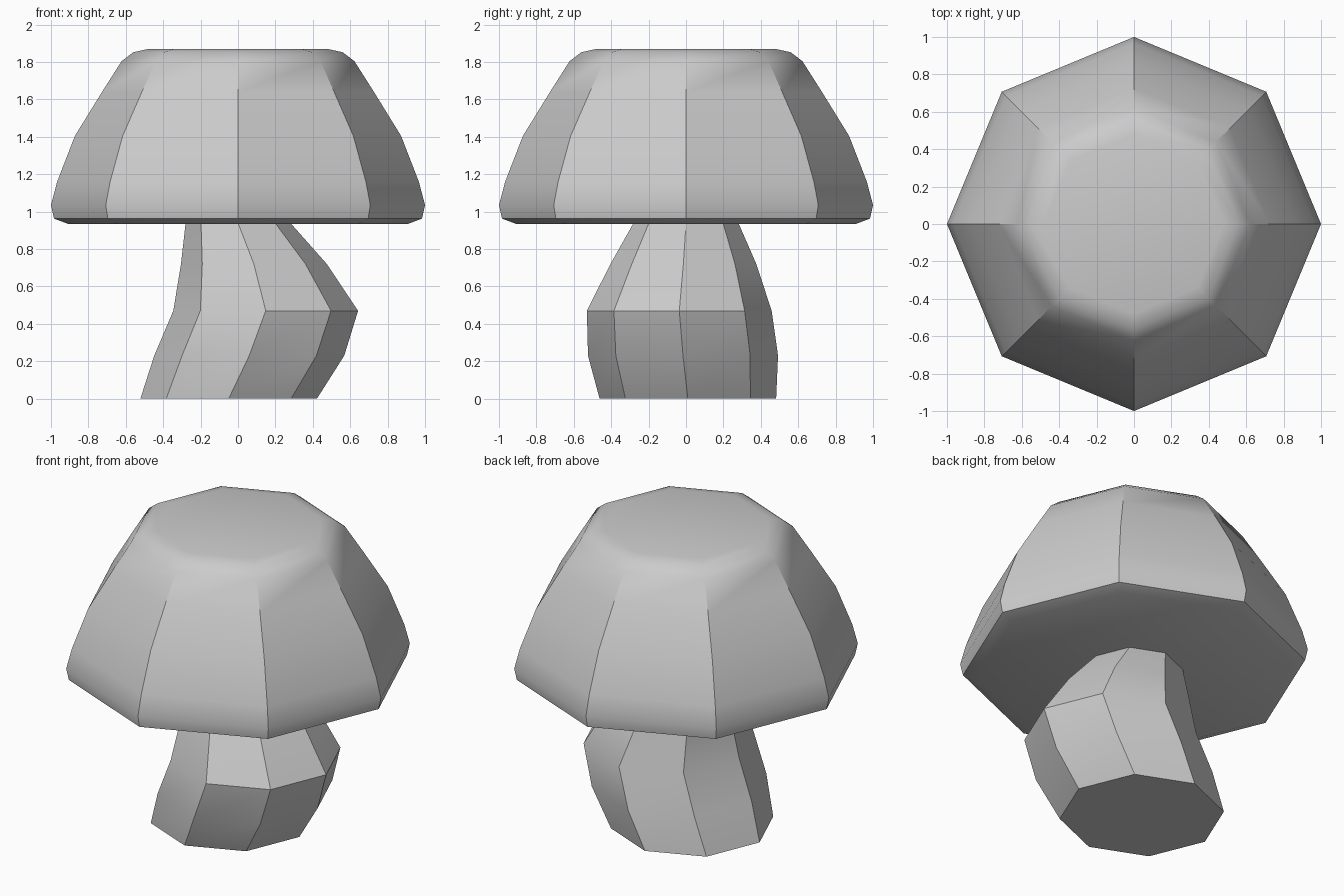
import bpy, bmesh, math

if "Cube" in bpy.data.objects:
    bpy.data.objects.remove(bpy.data.objects["Cube"])

SIDES = 8


def loft(name, rings, angle):
    """Closed octagonal loft through rings of (centre x, centre y, radius, z)."""
    bm = bmesh.new()
    loops = []
    for cx, cy, r, z in rings:
        loops.append([bm.verts.new((cx + r * math.cos(i * math.tau / SIDES),
                                    cy + r * math.sin(i * math.tau / SIDES), z))
                      for i in range(SIDES)])
    for a, b in zip(loops, loops[1:]):
        for i in range(SIDES):
            j = (i + 1) % SIDES
            bm.faces.new((a[i], a[j], b[j], b[i]))
    bm.faces.new(loops[0][::-1])
    bm.faces.new(loops[-1])
    bmesh.ops.recalc_face_normals(bm, faces=bm.faces)
    mesh = bpy.data.meshes.new(name)
    bm.to_mesh(mesh)
    bm.free()
    obj = bpy.data.objects.new(name, mesh)
    bpy.context.collection.objects.link(obj)
    bpy.ops.object.select_all(action='DESELECT')
    obj.select_set(True)
    bpy.context.view_layer.objects.active = obj
    bpy.ops.object.shade_smooth_by_angle(angle=math.radians(angle))
    return obj


# Domed cap with a rounded rim and flat top
cap_profile = [(0.91, 0.935), (0.984, 0.963), (1.0, 1.035), (0.967, 1.16),
               (0.872, 1.405), (0.727, 1.64), (0.622, 1.805),
               (0.56, 1.852), (0.48, 1.87)]
loft("cap", [(0, 0, r, z) for r, z in cap_profile], 30)

# Bent stem, bulging to the right at mid height
loft("stem", [(-0.05, 0.01, 0.472, 0), (0.06, -0.016, 0.508, 0.23),
              (0.148, -0.036, 0.494, 0.47), (0.085, -0.014, 0.39, 0.72),
              (0, 0, 0.28, 0.94)], 30)
